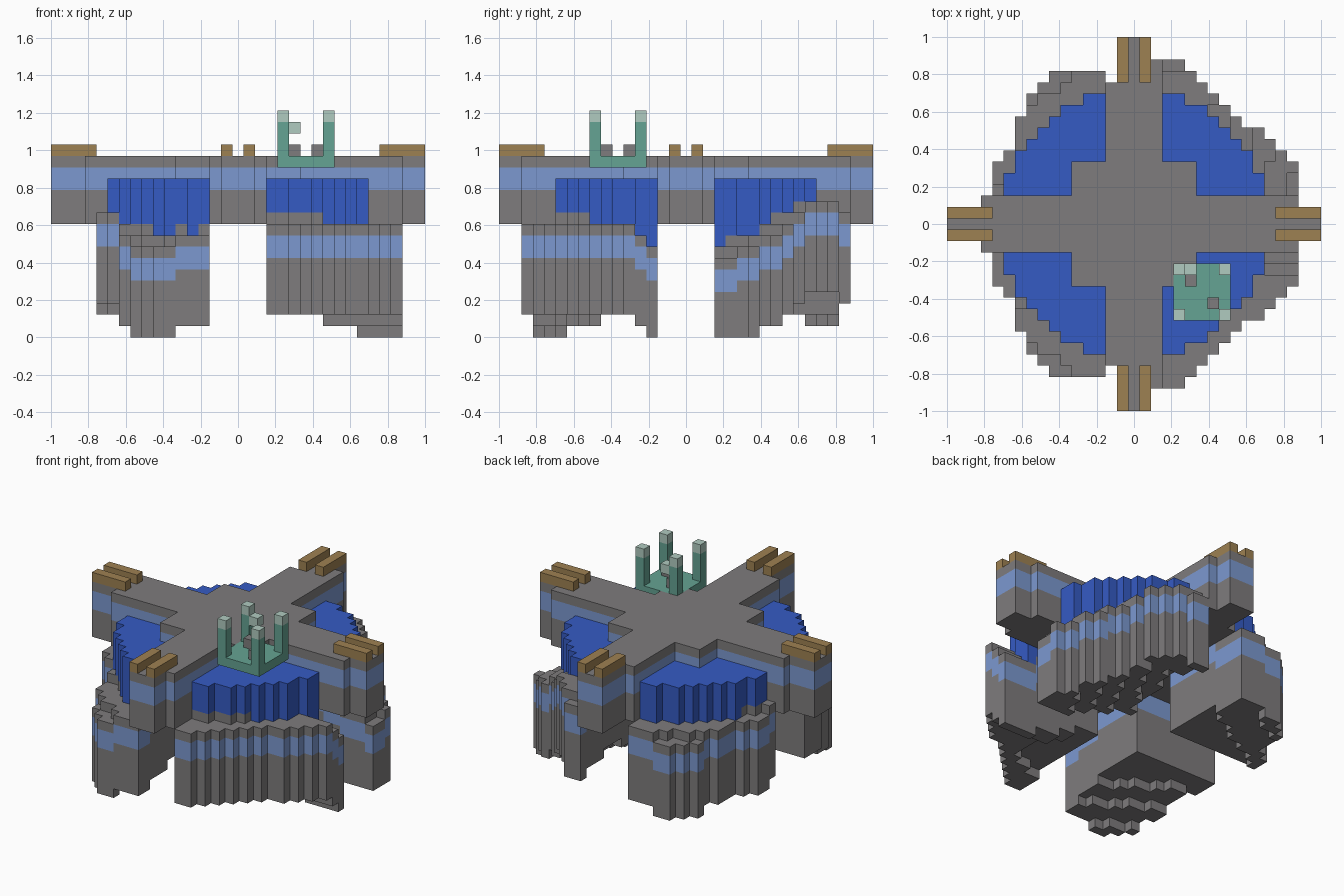
import bpy, bmesh
from mathutils import Vector

old = bpy.data.objects.get("Cube")
if old:
    bpy.data.objects.remove(old, do_unlink=True)

U = 2 / 33  # edge of one block


def linear(c):
    c /= 255
    return c / 12.92 if c < 0.04045 else ((c + 0.055) / 1.055) ** 2.4


def make_material(name, *rgb):
    mat = bpy.data.materials.new(name)
    mat.use_nodes = True
    col = (*[linear(c) for c in rgb], 1)
    mat.diffuse_color = col
    mat.node_tree.nodes["Principled BSDF"].inputs["Base Color"].default_value = col
    return mat


MATS = {
    "stone": make_material("stone grey", 126, 124, 125),
    "band": make_material("pale blue", 124, 153, 208),
    "core": make_material("deep blue", 53, 91, 196),
    "wood": make_material("brown", 158, 129, 82),
    "copper": make_material("weathered green", 101, 163, 147),
    "tip": make_material("pale green", 176, 203, 192),
}
KEYS = list(MATS)
cells = {}  # block position -> (part, material)


def fill(part, mat, xs, ys, zs):
    """Fill an inclusive range of blocks; mat is a key or a rule by layer."""
    for i in range(xs[0], xs[1] + 1):
        for j in range(ys[0], ys[1] + 1):
            for k in range(zs[0], zs[1] + 1):
                cells[i, j, k] = (part, mat(k) if callable(mat) else mat)


# Four quarter blocks, each tilted its own way around a blue core
RIGHT = [14, 14, 13, 12, 11, 10, 9, 8, 8, 7, 6, 5]
LEFT = [13, 13, 13, 13, 13, 12, 11, 9, 6, 5]


def in_core(i, j):
    return i * i + j * j <= 140


def tilt_front_left(i, j):
    drop = min(max(0, 5 - j), (i > 5) + (i > 10))
    return 10 + (i <= 7 and in_core(i, j)) - drop


def tilt_back_left(i, j):
    limit = 13 if j < 11 else 12 if j < 14 else 11
    return min(limit, 11.9 - 0.38 * i + 0.22 * j)


def tilt_front_right(i, j):
    return min(11, 14.34 - 0.23 * i - 0.36 * j + (i > 10))


def tilt_back_right(i, j):
    return min(11, 12.72 - 0.12 * i - 0.2 * j)


QUARTERS = [
    ("front_left", 1, -1, RIGHT, tilt_front_left),
    ("back_left", 1, 1, RIGHT, tilt_back_left),
    ("front_right", -1, -1, LEFT, tilt_front_right),
    ("back_right", -1, 1, LEFT, tilt_back_right),
]
for name, sx, sy, outline, tilt in QUARTERS:
    for i, last in enumerate(outline, start=3):
        for j in range(3, last + 1):
            top = round(tilt(i, j))
            x, y = (sx * i,) * 2, (sy * j,) * 2
            fill(name + "_block", lambda k: "band" if top - 3 <= k < top - 1 else "stone",
                 x, y, (max(0, top - 8), top - 1))
            if in_core(i, j):
                fill(name + "_core", "core", x, y, (top, 13))


# Banded cross deck with a square centre
def deck_rule(k):
    return "band" if k in (13, 14) else "stone"


DECK = (10, 15)
for xs, ys in [((-5, 5), (-5, 5)),
               ((-13, 14), (-2, 2)), ((-16, 16), (-1, 1)),
               ((-2, 2), (-12, 12)), ((2, 2), (-14, 14)), ((-1, 1), (-16, 16))]:
    fill("cross_deck", deck_rule, xs, ys, DECK)

# Paired rails on the arm ends
for s in (-1, 1):
    ends = sorted((13 * s, 16 * s))
    for t in (-1, 1):
        fill("arm_rails", "wood", ends, (t, t), (16, 16))
        fill("arm_rails", "wood", (t, t), ends, (16, 16))

# Small open tower: floor, four tipped posts and loose blocks
fill("tower", "copper", (4, 8), (-8, -4), (15, 15))
for i in (4, 8):
    for j in (-8, -4):
        fill("tower", lambda k: "tip" if k == 19 else "copper", (i, i), (j, j), (16, 19))
fill("tower", "tip", (5, 5), (-4, -4), (18, 18))
for i in (5, 7):
    fill("tower_stones", "stone", (i, i), (-i, -i), (16, 16))

# Skin the exposed block sides, one object for each part
SIDES = [Vector(v) for v in ((1, 0, 0), (-1, 0, 0), (0, 1, 0), (0, -1, 0), (0, 0, 1), (0, 0, -1))]
for part in sorted({p for p, _ in cells.values()}):
    bm = bmesh.new()
    for pos, (owner, mat) in cells.items():
        if owner != part:
            continue
        mid = Vector(pos) + Vector((0, 0, 0.5))
        for n in SIDES:
            if tuple(int(a + b) for a, b in zip(pos, n)) in cells:
                continue
            a = Vector((n.y, n.z, n.x))
            b = n.cross(a)
            corners = [(mid + (n + a * p + b * q) / 2) * U
                       for p, q in ((-1, -1), (1, -1), (1, 1), (-1, 1))]
            face = bm.faces.new([bm.verts.new(c) for c in corners])
            face.material_index = KEYS.index(mat)
    bmesh.ops.remove_doubles(bm, verts=bm.verts[:], dist=U / 50)
    bmesh.ops.dissolve_limit(bm, angle_limit=0.01, verts=bm.verts[:], edges=bm.edges[:],
                             delimit={"MATERIAL"})
    mesh = bpy.data.meshes.new(part)
    bm.to_mesh(mesh)
    bm.free()
    for mat in MATS.values():
        mesh.materials.append(mat)
    bpy.context.collection.objects.link(bpy.data.objects.new(part, mesh))
